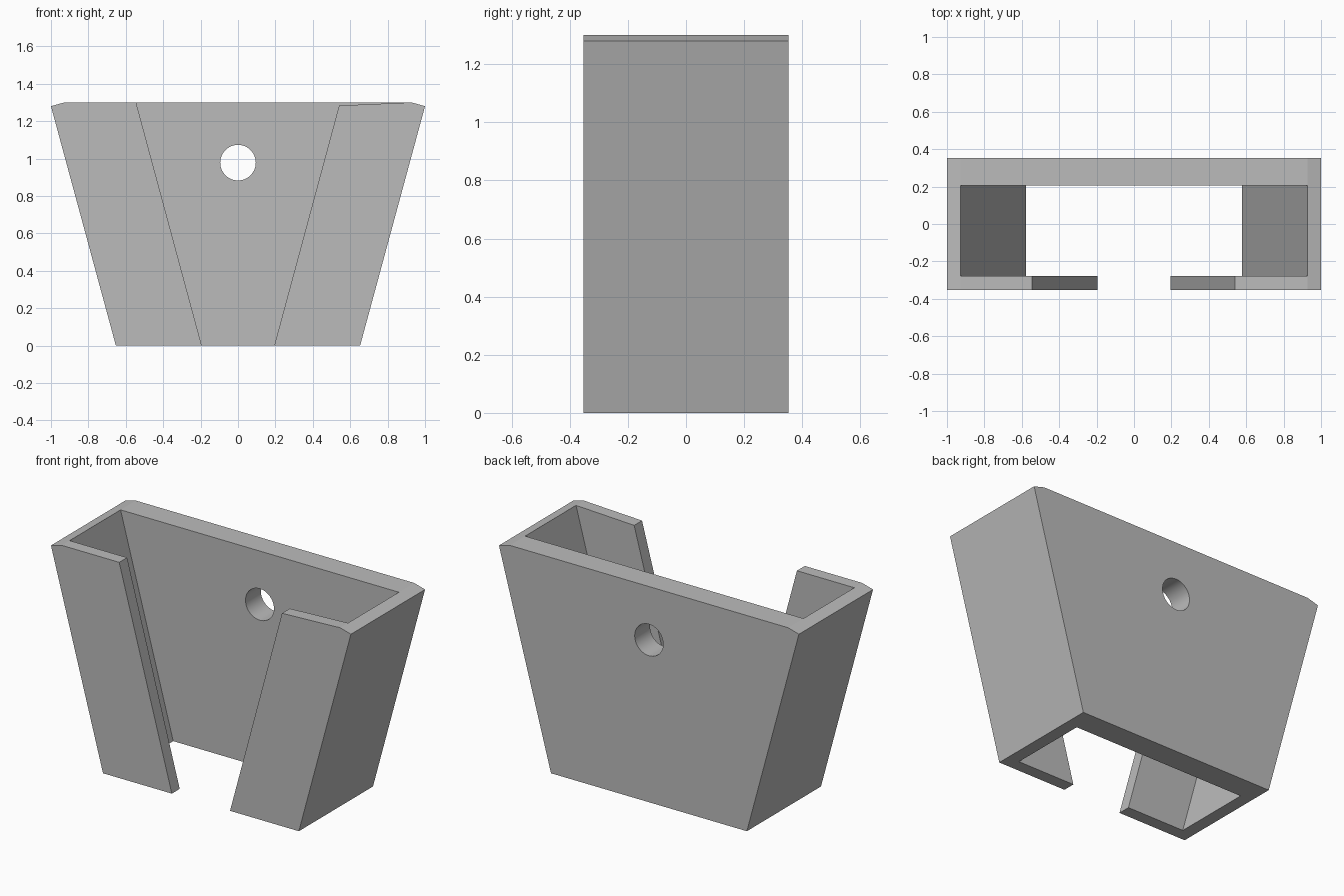
import bpy, bmesh
from mathutils import Matrix

cube = bpy.data.objects.get("Cube")
if cube:
    bpy.data.objects.remove(cube, do_unlink=True)

grey = bpy.data.materials.new("plain_grey")
grey.use_nodes = True
GREY = (0.5, 0.5, 0.5, 1)
grey.diffuse_color = GREY
grey.node_tree.nodes["Principled BSDF"].inputs["Base Color"].default_value = GREY

DEPTH, HEIGHT, SLOPE = 0.353, 1.3, 0.27


def add_object(name, bm):
    bmesh.ops.recalc_face_normals(bm, faces=bm.faces[:])
    mesh = bpy.data.meshes.new(name)
    bm.to_mesh(mesh)
    bm.free()
    mesh.materials.append(grey)
    obj = bpy.data.objects.new(name, mesh)
    bpy.context.collection.objects.link(obj)
    return obj


def prism(name, profile, y0, y1):
    """Extrude an x-z profile along y."""
    bm = bmesh.new()
    face = bm.faces.new([bm.verts.new((x, y0, z)) for x, z in profile])
    out = bmesh.ops.extrude_face_region(bm, geom=[face])
    verts = [v for v in out["geom"] if isinstance(v, bmesh.types.BMVert)]
    bmesh.ops.translate(bm, verts=verts, vec=(0, y1 - y0, 0))
    return add_object(name, bm)


def tapered(base):
    """Symmetric tapering profile that overshoots the top and bottom."""
    low, high = -0.1, HEIGHT + 0.1
    a, b = base + SLOPE * low, base + SLOPE * high
    return [(-a, low), (a, low), (b, high), (-b, high)]


def cut(target, cutter):
    cutter.hide_render = True
    mod = target.modifiers.new("cut", 'BOOLEAN')
    mod.operation, mod.solver, mod.object = 'DIFFERENCE', 'EXACT', cutter
    bpy.context.view_layer.objects.active = target
    bpy.ops.object.modifier_apply(modifier=mod.name)
    bpy.data.objects.remove(cutter, do_unlink=True)


# Tapered outer body with small sloped top corners
holder = prism("wall_holder", [(-0.653, 0), (0.653, 0), (1, 1.28), (0.928, HEIGHT),
                               (-0.928, HEIGHT), (-1, 1.28)], -DEPTH, DEPTH)

# Open pocket, front opening between the lips, and slanted top of the left lip
cut(holder, prism("pocket_cutter", tapered(0.577), -0.278, 0.207))
cut(holder, prism("opening_cutter", tapered(0.194), -0.5, -0.2))
cut(holder, prism("lip_top_cutter", [(0.928, HEIGHT), (0.4, 1.277), (0.4, 1.4), (0.928, 1.4)],
                  -0.5, -0.278))

# Round screw hole through the back wall
bm = bmesh.new()
bmesh.ops.create_cone(bm, cap_ends=True, segments=48, radius1=0.095, radius2=0.095, depth=0.4,
                      matrix=Matrix.Translation((0, 0.3, 0.978)) @ Matrix.Rotation(1.5708, 4, 'X'))
cut(holder, add_object("hole_cutter", bm))

# Smooth hole wall, crisp edges elsewhere
bpy.ops.object.select_all(action='DESELECT')
holder.select_set(True)
bpy.context.view_layer.objects.active = holder
bpy.ops.object.shade_smooth_by_angle(angle=0.17)
